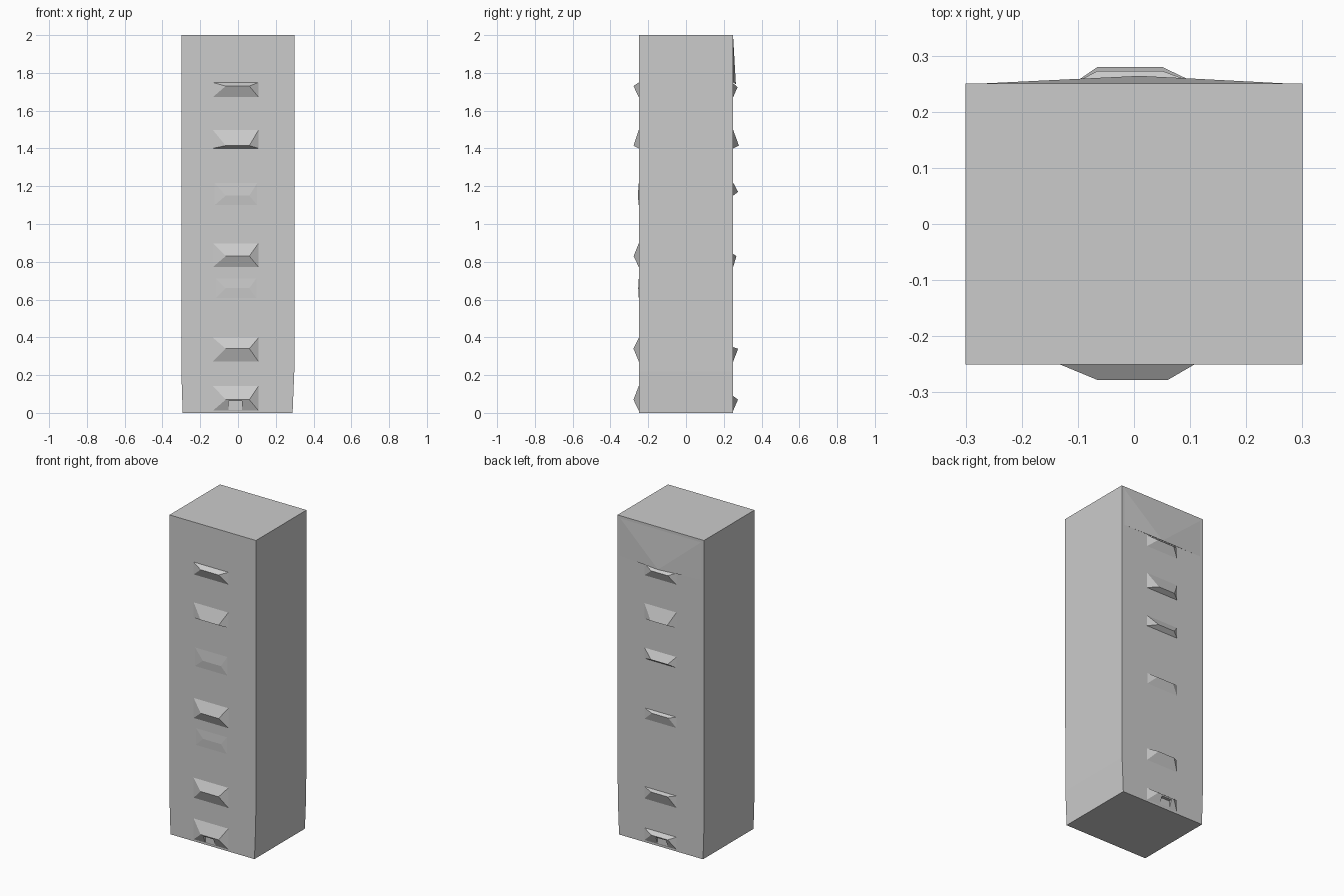
import bpy

if "Cube" in bpy.data.objects:
    bpy.data.objects.remove(bpy.data.objects["Cube"])


def make(name, verts, faces):
    mesh = bpy.data.meshes.new(name)
    mesh.from_pydata(verts, [], faces)
    mesh.update()
    obj = bpy.data.objects.new(name, mesh)
    bpy.context.collection.objects.link(obj)
    # consistent outward normals
    bpy.context.view_layer.objects.active = obj
    obj.select_set(True)
    bpy.ops.object.mode_set(mode='EDIT')
    bpy.ops.mesh.select_all(action='SELECT')
    bpy.ops.mesh.normals_make_consistent(inside=False)
    bpy.ops.object.mode_set(mode='OBJECT')
    obj.select_set(False)
    return obj


def box(name, x0, x1, y0, y1, z0, z1):
    v = [(x, y, z) for z in (z0, z1) for x, y in ((x0, y0), (x1, y0), (x1, y1), (x0, y1))]
    f = [(0, 1, 2, 3), (4, 5, 6, 7)] + [(i, (i + 1) % 4, (i + 1) % 4 + 4, i + 4) for i in range(4)]
    return make(name, v, f)


def ledge(name, side, z0, zp, z1, depth, x0=-0.135, x1=0.11, r0=-0.065, r1=0.06):
    """Hipped wedge: rectangular base on the wall, short ridge standing proud."""
    y, yp = side * 0.249, side * (0.25 + depth)
    v = [(x0, y, z0), (x1, y, z0), (x1, y, z1), (x0, y, z1), (r0, yp, zp), (r1, yp, zp)]
    f = [(0, 1, 2, 3), (0, 1, 5, 4), (1, 2, 5), (2, 3, 4, 5), (3, 0, 4)]
    return make(name, v, f)


# tower body, drawn in slightly at the foot
levels = [(-0.293, 0.289, 0.0), (-0.3, 0.298, 0.22), (-0.3, 0.3, 1.0), (-0.3, 0.3, 2.0)]
verts, faces = [], []
for a, b, z in levels:
    verts += [(a, -0.25, z), (b, -0.25, z), (b, 0.25, z), (a, 0.25, z)]
for k in range(len(levels) - 1):
    for i in range(4):
        j = (i + 1) % 4
        faces.append((4 * k + i, 4 * k + j, 4 * k + 4 + j, 4 * k + 4 + i))
faces += [(3, 2, 1, 0), (12, 13, 14, 15)]
make("tower_body", verts, faces)

# shallow sloping panel at the top of the back
make("back_top_panel",
     [(-0.3, 0.249, 2), (0.3, 0.249, 2), (0.01, 0.264, 1.74), (-0.3, 0.249, 1.75), (0.3, 0.249, 1.75)],
     [(0, 1, 2), (0, 2, 3), (1, 4, 2), (3, 2, 4), (0, 3, 4, 1)])

# ledges: bottom, ridge and top heights, then projection
front = [(1.67, 1.73, 1.75, 0.028), (1.40, 1.415, 1.50, 0.028), (1.09, 1.15, 1.23, 0.005),
         (0.77, 0.83, 0.90, 0.027), (0.59, 0.66, 0.73, 0.003), (0.27, 0.34, 0.40, 0.028),
         (0.01, 0.07, 0.145, 0.028)]
back = [(1.67, 1.725, 1.745, 0.023), (1.40, 1.415, 1.50, 0.03), (1.15, 1.17, 1.22, 0.026),
        (0.77, 0.83, 0.842, 0.017), (0.27, 0.34, 0.348, 0.026), (0.01, 0.07, 0.09, 0.025)]
front_ledges = [ledge(f"front_ledge_{i}", -1, *p) for i, p in enumerate(front)]
back_ledges = [ledge(f"back_ledge_{i}", 1, *p, x0=-0.11, x1=0.115, r1=0.05)
               for i, p in enumerate(back)]

# small doorways notched into the lowest ledges
for label, side, target in (("front", -1, front_ledges[-1]), ("back", 1, back_ledges[-1])):
    y0, y1 = sorted((side * 0.252, side * 0.35))
    cutter = box(label + "_doorway_cutter", -0.05, 0.02, y0, y1, -0.05, 0.062)
    cutter.hide_render = True
    cutter.hide_set(True)
    mod = target.modifiers.new("doorway", 'BOOLEAN')
    mod.operation = 'DIFFERENCE'
    mod.solver = 'EXACT'
    mod.object = cutter
